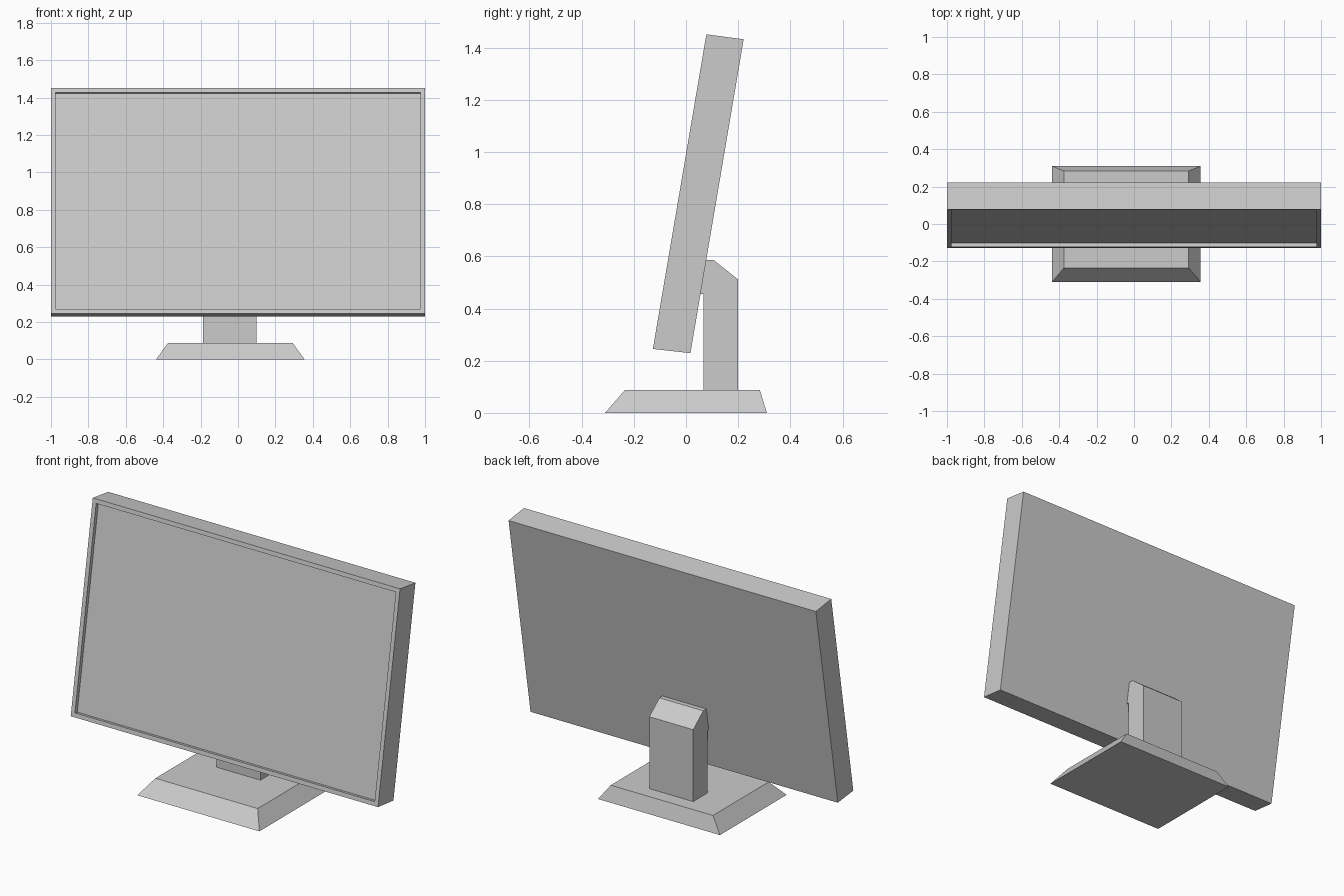
import bpy, bmesh
from mathutils import Vector

if "Cube" in bpy.data.objects:
    bpy.data.objects.remove(bpy.data.objects["Cube"])


def finish(name, bm):
    mesh = bpy.data.meshes.new(name)
    bm.to_mesh(mesh)
    bm.free()
    obj = bpy.data.objects.new(name, mesh)
    bpy.context.collection.objects.link(obj)
    return obj


def prism(profile, x0, x1):
    """Extrude a side profile of (y, z) points from x0 to x1."""
    bm = bmesh.new()
    face = bm.faces.new([bm.verts.new((x0, y, z)) for y, z in profile])
    ext = bmesh.ops.extrude_face_region(bm, geom=[face])
    moved = [v for v in ext["geom"] if isinstance(v, bmesh.types.BMVert)]
    bmesh.ops.translate(bm, verts=moved, vec=(x1 - x0, 0, 0))
    bmesh.ops.recalc_face_normals(bm, faces=bm.faces)
    bm.normal_update()
    return bm


# Base: plate with sloping sides
bm = bmesh.new()
bmesh.ops.create_cube(bm, size=1)
for v in bm.verts:
    x0, x1, y0, y1, z = ((-0.374, 0.292, -0.234, 0.283, 0.088) if v.co.z > 0
                         else (-0.438, 0.356, -0.31, 0.31, 0))
    v.co = Vector((x1 if v.co.x > 0 else x0, y1 if v.co.y > 0 else y0, z))
finish("base", bm)

# Stand: post with a chamfered top and a lip reaching the back of the screen
finish("stand", prism([(0.068, 0.087), (0.2, 0.087), (0.2, 0.511),
                       (0.106, 0.586), (0.07, 0.586), (0.048, 0.456),
                       (0.068, 0.456)], -0.187, 0.099))

# Housing: tilted slab with a recessed front
bm = prism([(-0.127, 0.245), (0.017, 0.229), (0.221, 1.432), (0.078, 1.451)], -1, 1)
front = min(bm.faces, key=lambda f: f.normal.y)
bmesh.ops.inset_region(bm, faces=[front], thickness=0.035)
bm.normal_update()
inward = front.normal * -0.022
floor = bmesh.ops.extrude_discrete_faces(bm, faces=[front])["faces"][0]
bmesh.ops.translate(bm, verts=floor.verts, vec=inward)
corners = [v.co.copy() for v in floor.verts]
bmesh.ops.delete(bm, geom=[floor], context="FACES_ONLY")
bm.normal_update()
finish("screen_housing", bm)

# Display: pale panel closing the recess
bm = bmesh.new()
bm.faces.new([bm.verts.new(c) for c in corners])
display = finish("display", bm)
mat = bpy.data.materials.new("display_pale")
mat.diffuse_color = (0.8, 0.82, 0.83, 1)
mat.use_nodes = True
mat.node_tree.nodes["Principled BSDF"].inputs["Base Color"].default_value = mat.diffuse_color
display.data.materials.append(mat)
